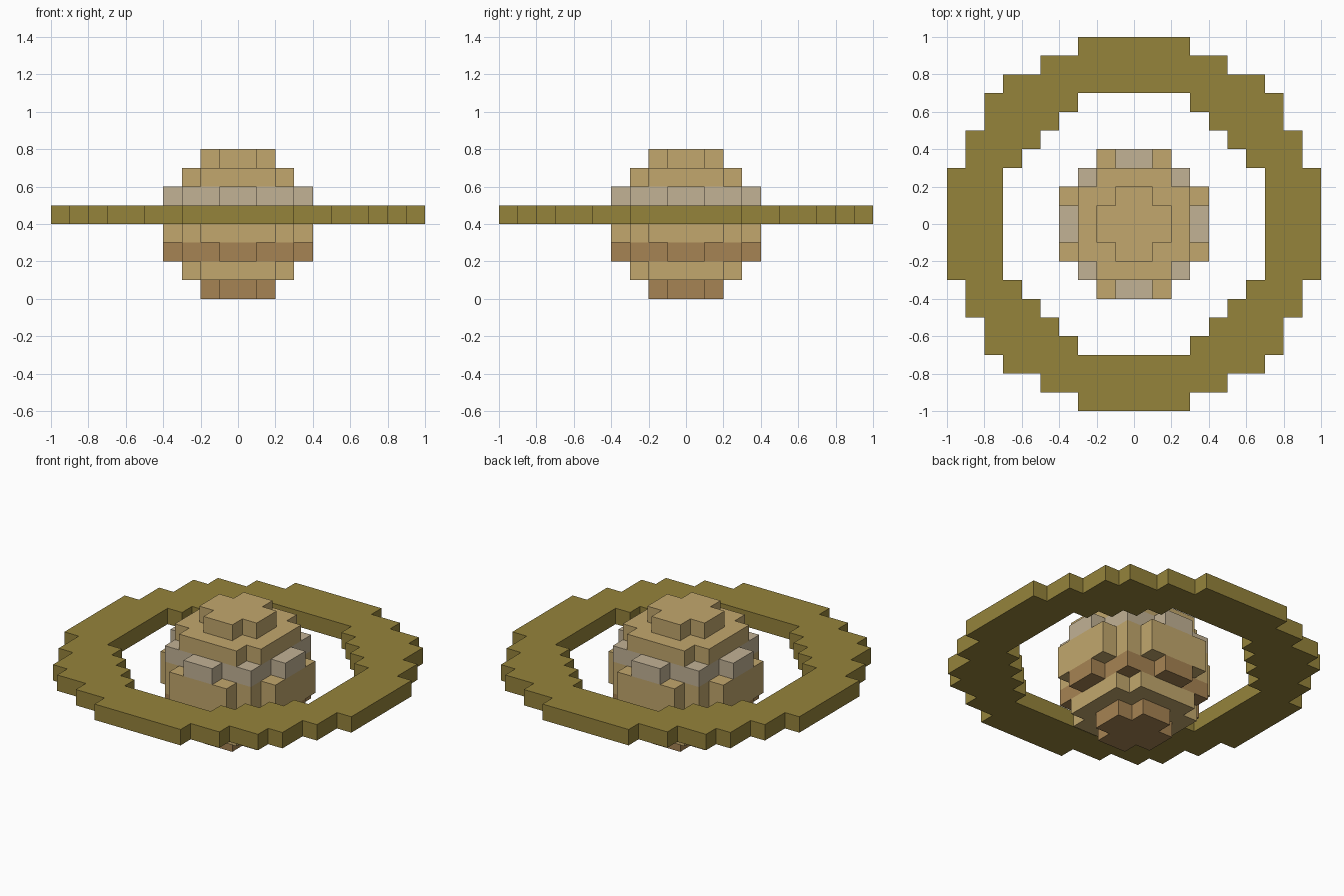
import bpy
import bmesh

cube = bpy.data.objects.get("Cube")
if cube:
    bpy.data.objects.remove(cube, do_unlink=True)

UNIT = 0.1  # size of one block


def make_material(name, rgb):
    """Flat colour from 0-255 display values."""
    linear = [((c / 255 + 0.055) / 1.055) ** 2.4 for c in rgb] + [1]
    mat = bpy.data.materials.new(name)
    mat.use_nodes = True
    mat.diffuse_color = linear
    bsdf = mat.node_tree.nodes["Principled BSDF"]
    bsdf.inputs["Base Color"].default_value = linear
    bsdf.inputs["Roughness"].default_value = 0.9
    return mat


OLIVE = make_material("olive", (149, 131, 59))
TAN = make_material("tan", (194, 167, 109))
GREY = make_material("warm_grey", (194, 178, 149))
BROWN = make_material("brown", (166, 131, 83))


def stair_outline(corners):
    """Closed stepped outline from the outer corners of one quadrant."""
    quarter = [corners[0]]
    for before, after in zip(corners, corners[1:]):
        quarter += [(after[0], before[1]), after]
    back = quarter[::-1]
    return (quarter + [(-x, y) for x, y in back]
            + [(-x, -y) for x, y in quarter] + [(x, -y) for x, y in back])


def add_slab(name, mat, bottom, top, corners, hole=None):
    """Stepped slab between two block levels, with an optional stepped hole."""
    bm = bmesh.new()
    loops = []
    for outline in filter(None, (corners, hole)):
        loops.append([bm.verts.new((x * UNIT, y * UNIT, 0))
                      for x, y in stair_outline(outline)])
    if hole:
        edges = [bm.edges.new((a, b)) for loop in loops
                 for a, b in zip(loop, loop[1:] + loop[:1])]
        bmesh.ops.triangle_fill(bm, edges=edges, use_beauty=True, normal=(0, 0, 1))
        bmesh.ops.recalc_face_normals(bm, faces=bm.faces[:])
    else:
        bm.faces.new(loops[0])
    mesh = bpy.data.meshes.new(name)
    bm.to_mesh(mesh)
    bm.free()
    mesh.materials.append(mat)
    obj = bpy.data.objects.new(name, mesh)
    obj.location.z = (bottom + top) / 2 * UNIT
    bpy.context.collection.objects.link(obj)
    solid = obj.modifiers.new("Thickness", "SOLIDIFY")
    solid.thickness = (top - bottom) * UNIT
    solid.offset = 0
    return obj


# Stepped footprints of the globe, from pole to equator
CAP = [(2, 1), (1, 2)]
SHOULDER = [(3, 2), (2, 3)]
BAND = [(4, 1), (3, 3), (1, 4)]
EQUATOR = [(4, 2), (3, 3), (2, 4)]

# Globe layers
add_slab("globe_bottom_cap", BROWN, 0, 1, CAP)
add_slab("globe_lower_shoulder", TAN, 1, 2, SHOULDER)
add_slab("globe_lower_band", BROWN, 2, 3, BAND)
add_slab("globe_equator", TAN, 3, 5, EQUATOR)
add_slab("globe_upper_band", GREY, 5, 6, BAND)
add_slab("globe_upper_shoulder", TAN, 6, 7, SHOULDER)
add_slab("globe_top_cap", TAN, 7, 8, CAP)

# Flat ring around the globe
add_slab("ring", OLIVE, 4, 5,
         [(10, 3), (9, 5), (8, 7), (7, 8), (5, 9), (3, 10)],
         hole=[(7, 3), (6, 4), (5, 5), (4, 6), (3, 7)])
